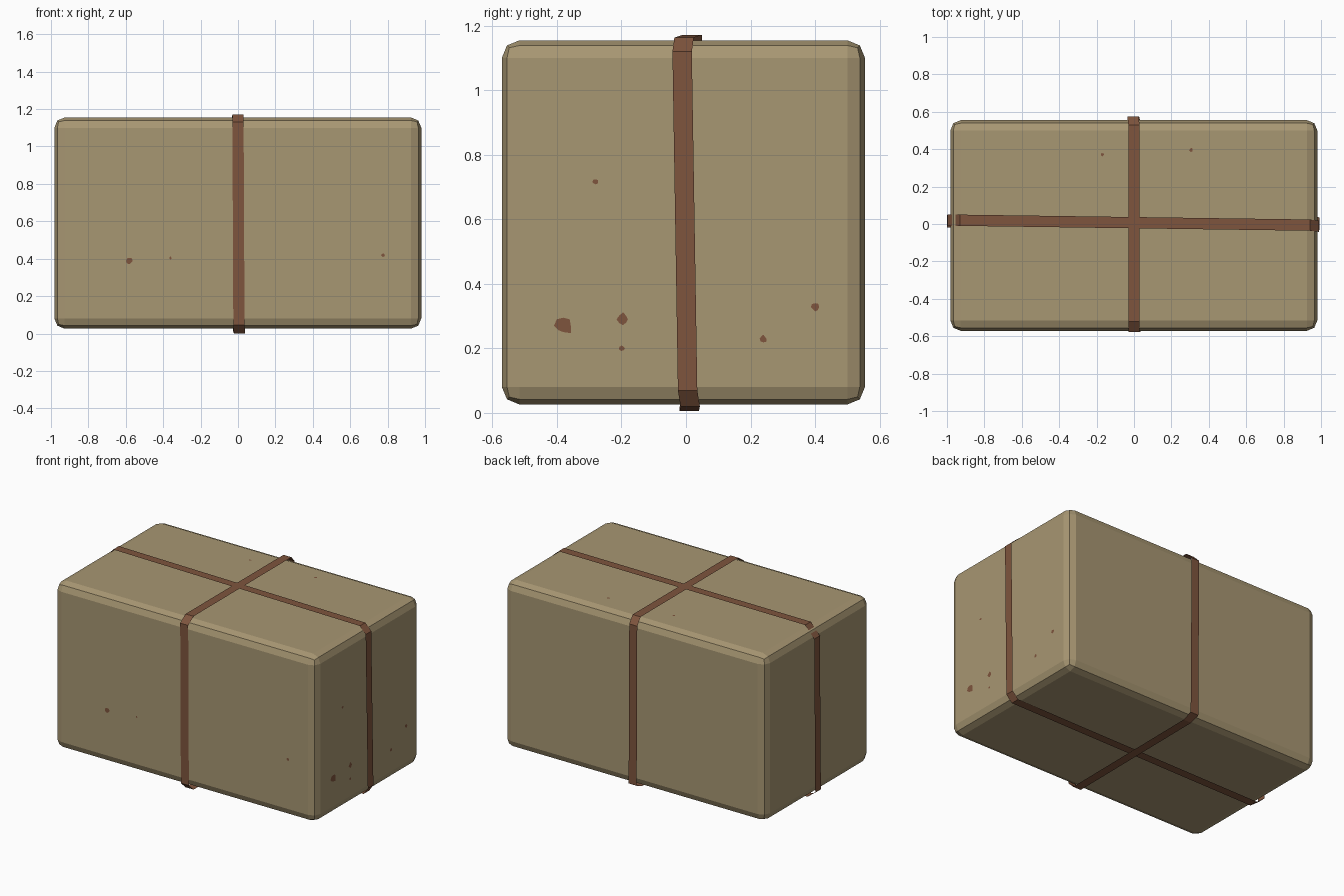
import bpy, bmesh, math, random
from mathutils import Vector

if "Cube" in bpy.data.objects:
    bpy.data.objects.remove(bpy.data.objects["Cube"])

random.seed(3)


def material(name, rgb):
    m = bpy.data.materials.new(name)
    m.diffuse_color = (*rgb, 1)
    m.use_nodes = True
    m.node_tree.nodes["Principled BSDF"].inputs["Base Color"].default_value = m.diffuse_color
    return m


CARD = material("cardboard tan", (0.39, 0.308, 0.17))
BROWN = material("strap brown", (0.21, 0.09, 0.047))


def make_object(name, bm, mat):
    me = bpy.data.meshes.new(name)
    bm.to_mesh(me)
    bm.free()
    me.materials.append(mat)
    ob = bpy.data.objects.new(name, me)
    bpy.context.collection.objects.link(ob)
    return ob


# Box body with a two-step bevel
LO, HI = Vector((-0.982, -0.571, 0.026)), Vector((0.98, 0.555, 1.155))
bm = bmesh.new()
bmesh.ops.create_cube(bm, size=1)
for v in bm.verts:
    v.co = Vector([LO[i] if v.co[i] < 0 else HI[i] for i in range(3)])
bmesh.ops.bevel(bm, geom=bm.edges[:], offset=0.055, segments=2,
                profile=0.5, affect='EDGES')
make_object("package_box", bm, CARD)


# Straps: thin closed ribbons (along, height, sideways drift)
def strap(name, path, axis, width=0.06):
    bm = bmesh.new()
    rings = []
    for a, z, s in path:
        pair = []
        for d in (-width / 2, width / 2):
            co = (a, s + d, z) if axis == 0 else (s + d, a, z)
            pair.append(bm.verts.new(co))
        rings.append(pair)
    centre = Vector((0, 0, 0.59))
    for i, (a, b) in enumerate(rings):
        c, d = rings[(i + 1) % len(rings)]
        f = bm.faces.new((a, b, d, c))
        f.normal_update()
        if f.normal.dot(f.calc_center_median() - centre) < 0:
            f.normal_flip()
    make_object(name, bm, BROWN)


strap("long_strap", [
    (-0.93, 1.172, 0.02), (0.94, 1.163, -0.006), (0.988, 1.12, -0.012),
    (0.992, 0.07, 0.005), (0.955, 0.02, 0.013), (-0.94, 0.006, 0.01),
    (-1.0, 0.05, 0.012), (-0.998, 1.095, 0.02)], 0)
strap("cross_strap", [
    (-0.52, 1.17, 0), (0.53, 1.17, 0), (0.574, 1.125, -0.006),
    (0.572, 0.04, 0), (0.51, 0.013, 0.004), (-0.53, 0.0, 0.008),
    (-0.577, 0.045, 0.005), (-0.577, 1.13, 0)], 1)


# Dirt spots: tiny irregular plates just above the faces
def spots(name, place, data):
    bm = bmesh.new()
    for u, v, r in data:
        pts = []
        for k in range(8):
            t = k * math.tau / 8
            q = r * random.uniform(0.6, 1.1)
            pts.append(bm.verts.new(place(u + q * math.cos(t), v + q * math.sin(t))))
        bm.faces.new(pts)
    make_object(name, bm, BROWN)


spots("right_spots", lambda u, v: (HI.x + 0.002, u, v),
      [(-0.38, 0.27, 0.032), (-0.195, 0.29, 0.02), (0.4, 0.328, 0.014),
       (0.24, 0.23, 0.012), (-0.28, 0.715, 0.01), (-0.2, 0.2, 0.01)])
spots("front_spots", lambda u, v: (u, LO.y - 0.002, v),
      [(-0.58, 0.388, 0.018), (0.775, 0.418, 0.01), (-0.36, 0.403, 0.008)])
spots("top_spots", lambda u, v: (u, v, HI.z + 0.002),
      [(0.305, 0.395, 0.012), (-0.17, 0.37, 0.01)])
